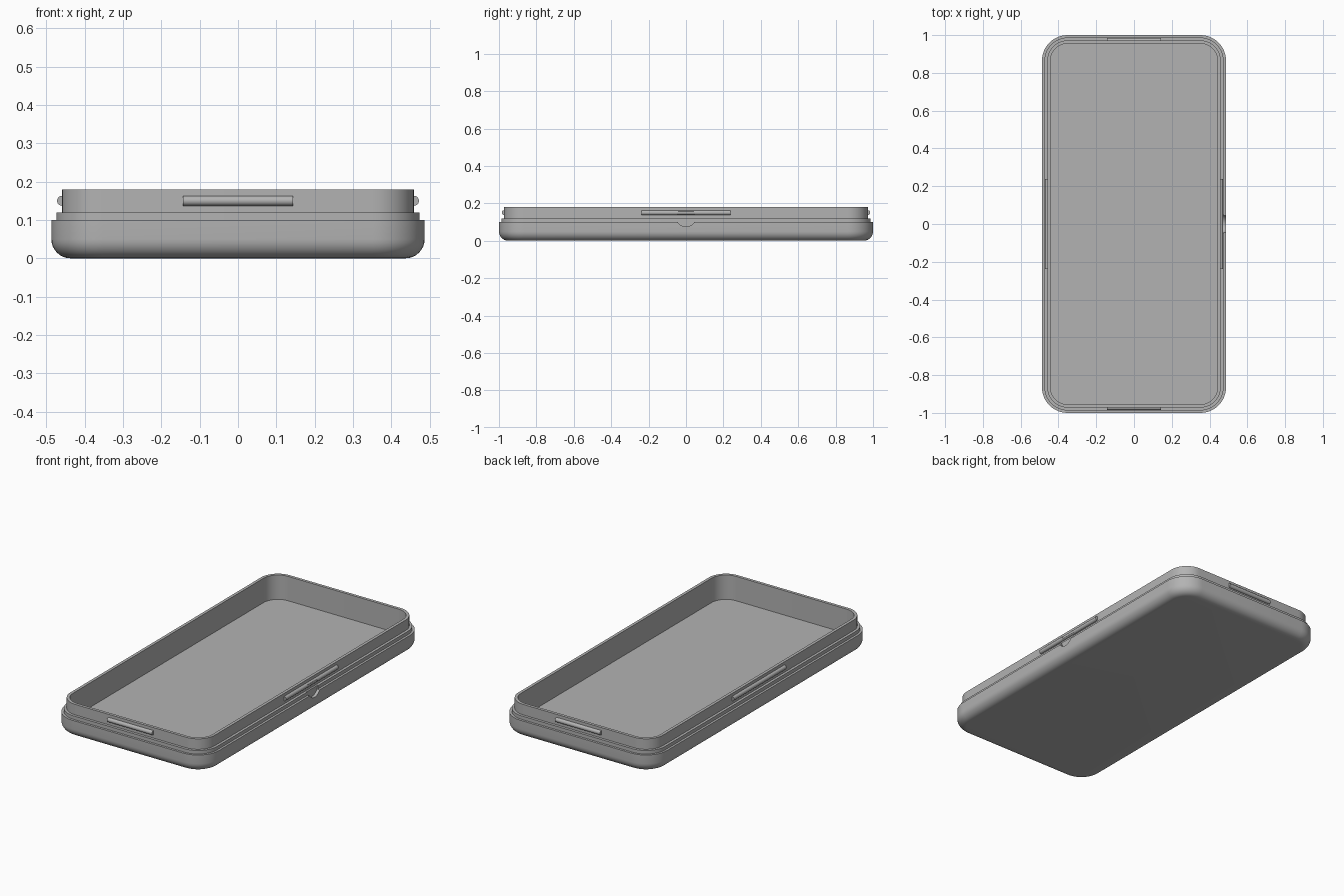
import bpy, bmesh, math
from mathutils import Matrix, Vector

cube = bpy.data.objects.get("Cube")
if cube:
    bpy.data.objects.remove(cube, do_unlink=True)

HALF_X, HALF_Y, CORNER = 0.487, 1.0, 0.135
WALL_INSET, RIDGE_Z, RIDGE_R = 0.028, 0.15, 0.013

grey = bpy.data.materials.new("plain grey")
grey.use_nodes = True
COLOUR = (0.45, 0.45, 0.45, 1)
grey.diffuse_color = COLOUR
grey.node_tree.nodes["Principled BSDF"].inputs["Base Color"].default_value = COLOUR


def make_object(name, bm):
    bmesh.ops.recalc_face_normals(bm, faces=bm.faces)
    mesh = bpy.data.meshes.new(name)
    bm.to_mesh(mesh)
    bm.free()
    mesh.materials.append(grey)
    obj = bpy.data.objects.new(name, mesh)
    bpy.context.collection.objects.link(obj)
    return obj


def rounded_loop(bm, inset, z, steps=12):
    """Ring of vertices around a rounded rectangle."""
    r = CORNER - inset
    ring = []
    for quarter, (sx, sy) in enumerate([(1, 1), (-1, 1), (-1, -1), (1, -1)]):
        for i in range(steps + 1):
            a = (quarter + i / steps) * math.pi / 2
            ring.append(bm.verts.new((sx * (HALF_X - CORNER) + r * math.cos(a),
                                      sy * (HALF_Y - CORNER) + r * math.sin(a), z)))
    return ring


def cylinder(name, radius, length, axis, centre):
    bm = bmesh.new()
    turn = Vector((0, 0, 1)).rotation_difference(Vector(axis)).to_matrix().to_4x4()
    bmesh.ops.create_cone(bm, cap_ends=True, segments=40, radius1=radius,
                          radius2=radius, depth=length,
                          matrix=Matrix.Translation(centre) @ turn)
    return make_object(name, bm)


# Tray: filleted underside, two stepped ledges, thin wall and flat floor
FILLET = 0.05
profile = [(FILLET * (1 - math.sin(a)), FILLET * (1 - math.cos(a)))
           for a in (i * math.pi / 16 for i in range(9))]
profile += [(0, 0.10), (0.013, 0.10), (0.013, 0.12), (WALL_INSET, 0.12),
            (WALL_INSET, 0.18), (0.045, 0.18), (0.045, 0.04)]
bm = bmesh.new()
rings = [rounded_loop(bm, inset, z) for inset, z in profile]
for low, high in zip(rings, rings[1:]):
    for i in range(len(low)):
        j = (i + 1) % len(low)
        bm.faces.new((low[i], low[j], high[j], high[i]))
bm.faces.new(rings[0])
bm.faces.new(rings[-1])
parts = [make_object("tray", bm)]

# Snap ridges on all four walls
wall_x, wall_y = HALF_X - WALL_INSET, HALF_Y - WALL_INSET
for name, s in (("left", 1), ("right", -1)):
    parts.append(cylinder(name + "_ridge", RIDGE_R, 0.476, (0, 1, 0),
                          (s * wall_x, 0, RIDGE_Z)))
for name, s in (("back", 1), ("front", -1)):
    parts.append(cylinder(name + "_ridge", RIDGE_R, 0.286, (1, 0, 0),
                          (0, s * wall_y, RIDGE_Z)))

# Thumb notch cut into the left side
cutter = cylinder("notch_cutter", 0.052, 0.1, (1, 0, 0), (0.52, 0, 0.127))
cutter.hide_render = True
for obj in parts[:2]:
    mod = obj.modifiers.new("notch", "BOOLEAN")
    mod.operation, mod.solver, mod.object = "DIFFERENCE", "EXACT", cutter
    bpy.context.view_layer.objects.active = obj
    bpy.ops.object.modifier_apply(modifier=mod.name)
bpy.data.objects.remove(cutter, do_unlink=True)

# Smooth rounded surfaces, keep crisp edges
bpy.ops.object.select_all(action="DESELECT")
for obj in parts:
    obj.select_set(True)
bpy.context.view_layer.objects.active = parts[0]
bpy.ops.object.shade_smooth_by_angle(angle=math.radians(30))
